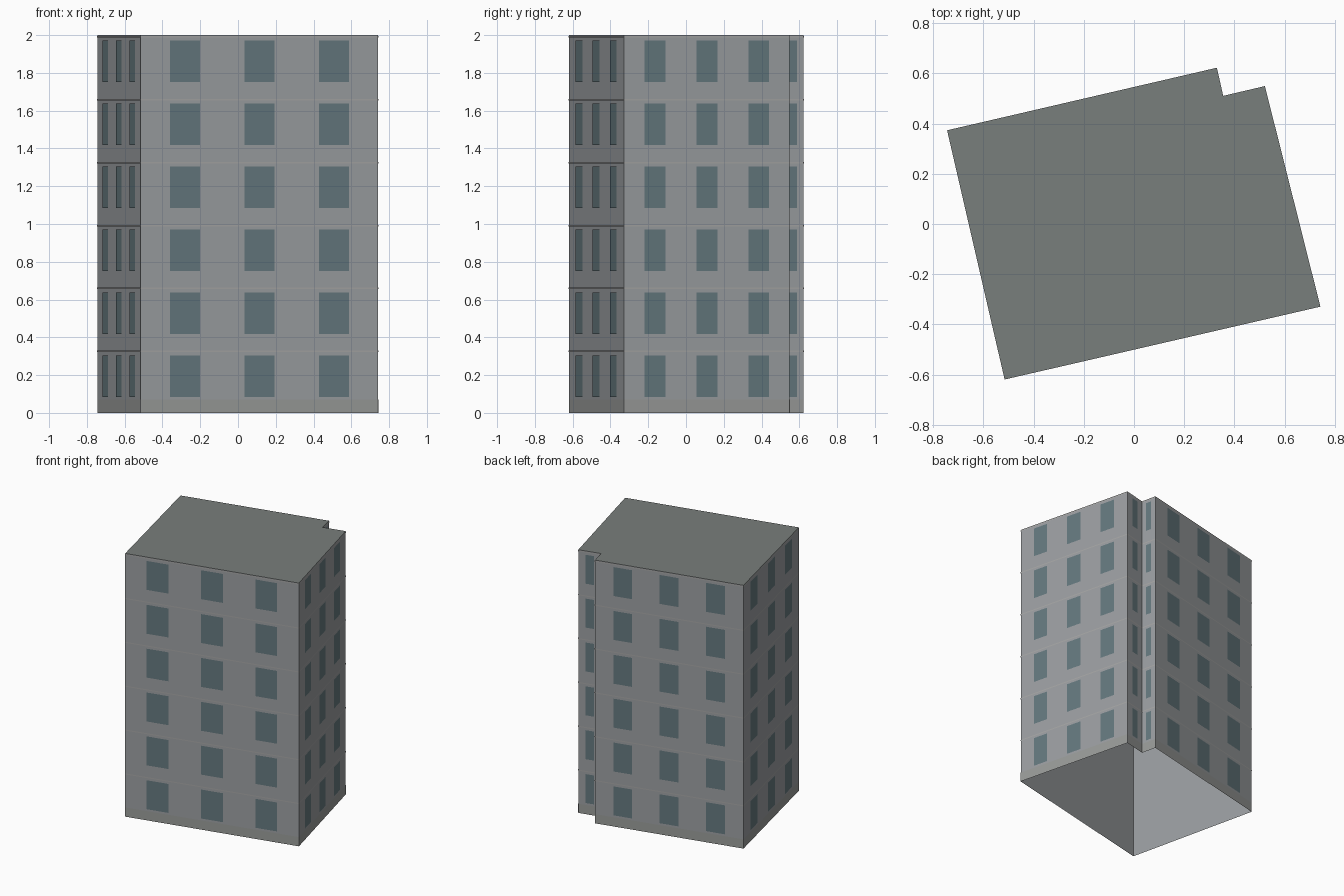
import bpy
import bmesh
from mathutils import Vector

if "Cube" in bpy.data.objects:
    bpy.data.objects.remove(bpy.data.objects["Cube"])

HEIGHT = 2.0
FLOORS = 6
STOREY = HEIGHT / FLOORS
# Counter-clockwise footprint with a notch in the back right corner
FOOTPRINT = [Vector((x, y, 0)) for x, y in (
    (-0.744, 0.373), (-0.515, -0.619), (0.742, -0.329),
    (0.521, 0.549), (0.355, 0.51), (0.33, 0.622))]
WALLS = list(zip(FOOTPRINT, FOOTPRINT[1:] + FOOTPRINT[:1]))


def material(name, rgb):
    mat = bpy.data.materials.new(name)
    mat.diffuse_color = (*rgb, 1)
    mat.use_nodes = True
    mat.node_tree.nodes["Principled BSDF"].inputs["Base Color"].default_value = mat.diffuse_color
    return mat


def make_object(name, bm, mat):
    mesh = bpy.data.meshes.new(name)
    bm.to_mesh(mesh)
    bm.free()
    mesh.materials.append(mat)
    obj = bpy.data.objects.new(name, mesh)
    bpy.context.collection.objects.link(obj)


def panel(bm, wall, t0, t1, z0, z1, offset=0.0):
    """Outward-facing rectangle on a wall, between fractions t0 and t1 of its length."""
    a, b = wall
    d = (b - a).normalized()
    out = Vector((d.y, -d.x, 0)) * offset
    corners = ((t0, z0), (t1, z0), (t1, z1), (t0, z1))
    bm.faces.new([bm.verts.new(a.lerp(b, t) + out + Vector((0, 0, z)))
                  for t, z in corners])


# Outer walls, open underneath
bm = bmesh.new()
for wall in WALLS:
    panel(bm, wall, 0, 1, 0, HEIGHT)
bmesh.ops.remove_doubles(bm, verts=bm.verts, dist=1e-5)
make_object("walls", bm, material("wall_grey", (0.33, 0.345, 0.36)))

# Flat roof
bm = bmesh.new()
bm.faces.new([bm.verts.new(p + Vector((0, 0, HEIGHT))) for p in FOOTPRINT])
make_object("roof", bm, material("roof_grey", (0.19, 0.21, 0.20)))

# Windows: three per long wall, one on each short notch wall
bm = bmesh.new()
for wall in WALLS:
    is_long = (wall[1] - wall[0]).length > 0.5
    centres, half = ((0.187, 0.5, 0.813), 0.063) if is_long else ((0.5,), 0.18)
    for floor in range(FLOORS):
        z = floor * STOREY + 0.085
        for c in centres:
            panel(bm, wall, c - half, c + half, z, z + 0.22, 0.002)
make_object("windows", bm, material("window_teal", (0.13, 0.19, 0.21)))

# Thin line marking the top of each storey
bm = bmesh.new()
for wall in WALLS:
    for floor in range(1, FLOORS + 1):
        z = floor * STOREY - 0.012
        panel(bm, wall, 0, 1, z, z + 0.008, 0.002)
make_object("floor_lines", bm, material("line_grey", (0.38, 0.38, 0.375)))

# Slightly warmer strip at the foot of the walls
bm = bmesh.new()
for wall in WALLS:
    panel(bm, wall, 0, 1, 0, 0.07, 0.001)
make_object("base_strip", bm, material("base_grey", (0.32, 0.33, 0.32)))
